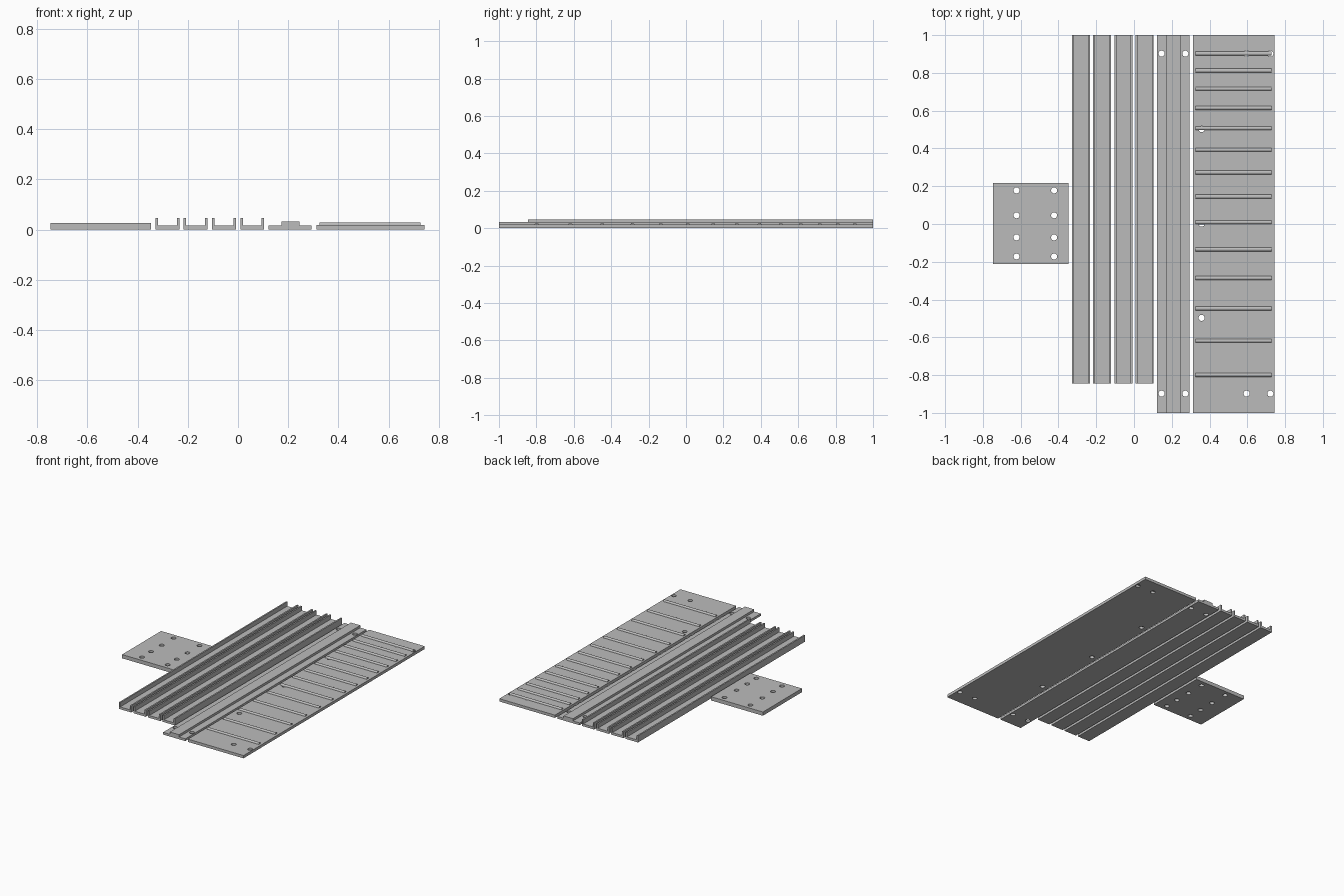
import bpy, bmesh, math
from mathutils import Matrix

if "Cube" in bpy.data.objects:
    bpy.data.objects.remove(bpy.data.objects["Cube"])

grey = bpy.data.materials.new("plain grey")
grey.diffuse_color = (0.5, 0.5, 0.5, 1)
grey.use_nodes = True
grey.node_tree.nodes["Principled BSDF"].inputs["Base Color"].default_value = grey.diffuse_color


def finish(name, bm, material=grey):
    bmesh.ops.recalc_face_normals(bm, faces=bm.faces)
    mesh = bpy.data.meshes.new(name)
    bm.to_mesh(mesh)
    bm.free()
    mesh.materials.append(material)
    ob = bpy.data.objects.new(name, mesh)
    bpy.context.collection.objects.link(ob)
    return ob


def extrude_profile(name, points, y0, y1):
    """Extrude an x-z outline along y."""
    bm = bmesh.new()
    face = bm.faces.new([bm.verts.new((x, y0, z)) for x, z in points])
    new = bmesh.ops.extrude_face_region(bm, geom=[face])["geom"]
    bmesh.ops.translate(bm, vec=(0, y1 - y0, 0),
                        verts=[v for v in new if isinstance(v, bmesh.types.BMVert)])
    return finish(name, bm)


def box(name, x0, x1, y0, y1, height):
    return extrude_profile(name, [(x0, 0), (x1, 0), (x1, height), (x0, height)], y0, y1)


def smooth(ob):
    bpy.ops.object.select_all(action='DESELECT')
    ob.select_set(True)
    bpy.context.view_layer.objects.active = ob
    bpy.ops.object.shade_smooth_by_angle(angle=math.radians(30))


def drill(ob, centres, radius=0.016):
    """Cut round vertical holes right through a part."""
    bm = bmesh.new()
    for x, y in centres:
        bmesh.ops.create_cone(bm, cap_ends=True, segments=24, radius1=radius,
                              radius2=radius, depth=0.2,
                              matrix=Matrix.Translation((x, y, 0)))
    cutter = finish(ob.name + "_hole_cutter", bm)
    cutter.hide_render = True
    mod = ob.modifiers.new("holes", 'BOOLEAN')
    mod.operation = 'DIFFERENCE'
    mod.solver = 'EXACT'
    mod.object = cutter
    bpy.context.view_layer.objects.active = ob
    bpy.ops.object.modifier_apply(modifier=mod.name)
    bpy.data.objects.remove(cutter)
    smooth(ob)


# Small mounting plate with two columns of holes
mount = box("mounting_plate", -0.747, -0.347, -0.213, 0.218, 0.026)
drill(mount, [(x, y) for x in (-0.622, -0.423) for y in (0.178, 0.046, -0.071, -0.172)])

# Four U-shaped channels side by side
W, WALL, FLOOR, TOP = 0.095, 0.01, 0.016, 0.046
for i in range(4):
    x = -0.329 + 0.1127 * i
    extrude_profile(f"channel_{i + 1}", [
        (x, 0), (x + W, 0), (x + W, TOP), (x + W - WALL, TOP),
        (x + W - WALL, FLOOR), (x + WALL, FLOOR), (x + WALL, TOP), (x, TOP)], -0.845, 1)

# Stepped rail with a raised centre
rail = extrude_profile("stepped_rail", [
    (0.122, 0), (0.293, 0), (0.293, 0.016), (0.245, 0.016),
    (0.245, 0.032), (0.173, 0.032), (0.173, 0.016), (0.122, 0.016)], -1, 1)
drill(rail, [(x, y) for x in (0.146, 0.272) for y in (-0.898, 0.902)])

# Long board with holes at the ends and along one edge
board = box("long_board", 0.313, 0.743, -1, 1, 0.0195)
drill(board, [(x, y) for x in (0.596, 0.722) for y in (-0.898, 0.902)]
      + [(0.358, y) for y in (-0.497, 0.002, 0.502)])

# Half-sunk cross rods, spacing growing by a constant ratio
for i in range(14):
    y = 0.902 - 1.52 * (2 ** (i / 12) - 1)
    bm = bmesh.new()
    bmesh.ops.create_cone(bm, cap_ends=True, segments=24, radius1=0.0105,
                          radius2=0.0105, depth=0.402,
                          matrix=Matrix.Translation((0.526, y, 0.0185))
                          @ Matrix.Rotation(math.pi / 2, 4, 'Y'))
    smooth(finish(f"cross_rod_{i + 1}", bm))
